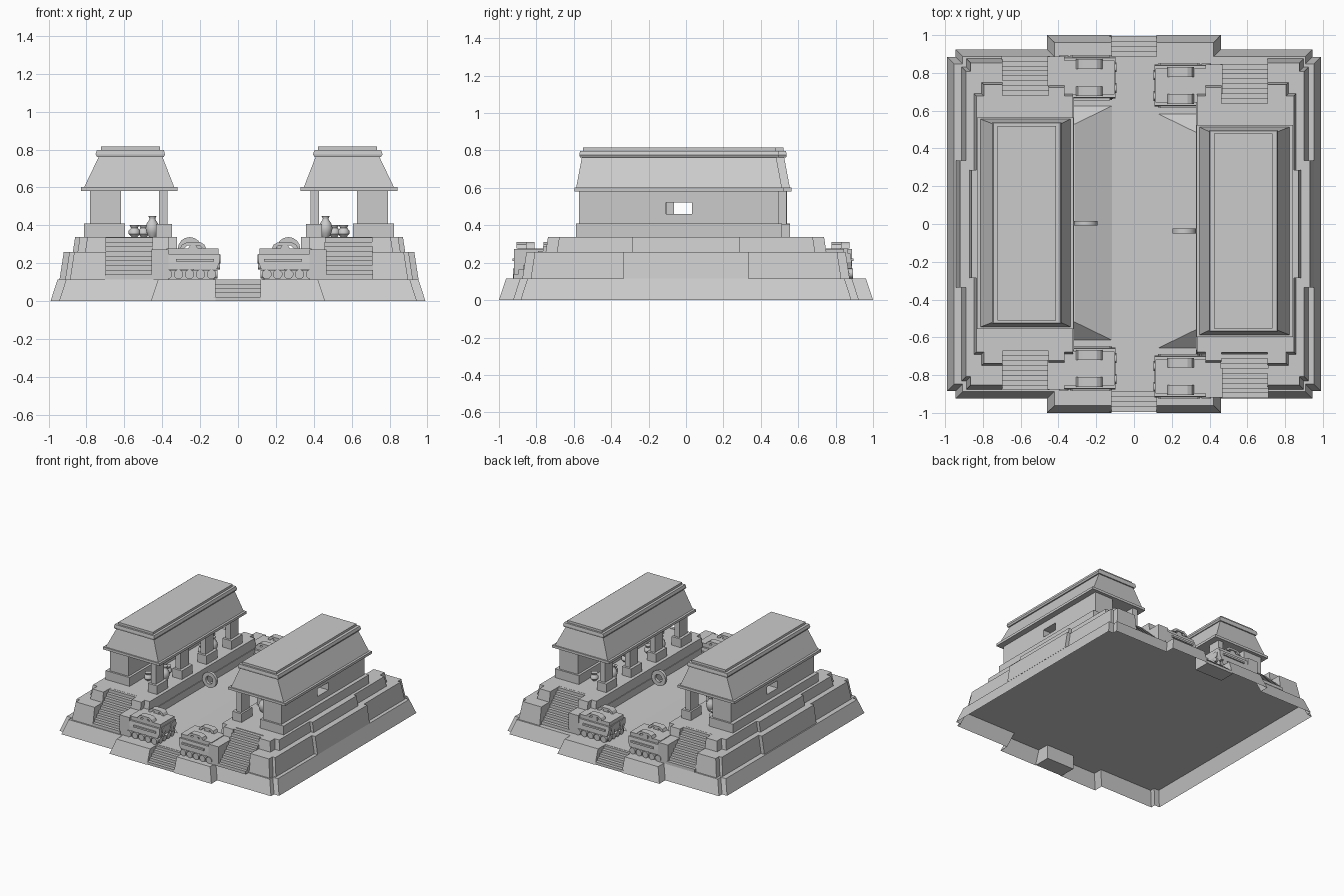
import bpy, bmesh, math
from mathutils import Matrix, Vector

if "Cube" in bpy.data.objects:
    bpy.data.objects.remove(bpy.data.objects["Cube"])


def finish(bm, name, s=1, dx=0, dy=0, smooth=False):
    """Mirror (s=-1) / shift the part, then turn it into an object."""
    for v in bm.verts:
        v.co.x = s * v.co.x + dx
        v.co.y += dy
    bmesh.ops.recalc_face_normals(bm, faces=bm.faces)
    me = bpy.data.meshes.new(name)
    bm.to_mesh(me)
    bm.free()
    ob = bpy.data.objects.new(name, me)
    bpy.context.collection.objects.link(ob)
    if smooth:
        for p in me.polygons:
            p.use_smooth = True
        bpy.context.view_layer.objects.active = ob
        ob.select_set(True)
        bpy.ops.object.shade_smooth_by_angle(angle=math.radians(40))
        ob.select_set(False)
    return ob


def loft(bm, rings, cap0=True, cap1=True):
    vs = [[bm.verts.new(p) for p in r] for r in rings]
    n = len(vs[0])
    for a, b in zip(vs, vs[1:]):
        for i in range(n):
            j = (i + 1) % n
            bm.faces.new((a[i], a[j], b[j], b[i]))
    if cap0:
        bm.faces.new(vs[0][::-1])
    if cap1:
        bm.faces.new(vs[-1])


def rect(x0, x1, y0, y1, z):
    return [(x0, y0, z), (x1, y0, z), (x1, y1, z), (x0, y1, z)]


def box(bm, x0, x1, y0, y1, z0, z1):
    loft(bm, [rect(x0, x1, y0, y1, z0), rect(x0, x1, y0, y1, z1)])


def lathe(bm, x, y, profile, n=14):
    loft(bm, [[(x + r * math.cos(2 * math.pi * i / n), y + r * math.sin(2 * math.pi * i / n), z)
               for i in range(n)] for r, z in profile])


def cyl(bm, c, r, length, axis, n=10):
    rot = Matrix.Rotation(math.pi / 2, 4, 'X' if axis == 'Y' else 'Y')
    bmesh.ops.create_cone(bm, cap_ends=True, segments=n, radius1=r, radius2=r, depth=length,
                          matrix=Matrix.Translation(c) @ rot)


def battered(bm, pts, z0, z1, t, kx, ky):
    """Right-angled plan (counter-clockwise), walls leaning in by t except edges inside kx / ky."""
    n = len(pts)

    def lean(a, b):
        d = Vector(b) - Vector(a)
        if abs(d.x) < abs(d.y):
            return Vector((0, 0)) if abs(a[0]) < kx else Vector((-math.copysign(t, d.y), 0))
        return Vector((0, 0)) if abs(a[1]) < ky else Vector((0, math.copysign(t, d.x)))
    top = []
    for i, p in enumerate(pts):
        top.append(Vector(p) + lean(pts[i - 1], p) + lean(p, pts[(i + 1) % n]))
    loft(bm, [[(x, y, z0) for x, y in pts], [(v.x, v.y, z1) for v in top]], cap0=False)


def stairs(bm, x0, x1, y_out, y_in, z0, z1, n):
    for i in range(n):
        y = y_out + (y_in - y_out) * i / n
        box(bm, x0, x1, min(y, y_in), max(y, y_in), z0 + (z1 - z0) * i / n,
            z0 + (z1 - z0) * (i + 1) / n)


# Open-bottomed court base with a stair notch front and back
q = [(.99, .885), (.945, .885), (.945, .925), (.46, .925), (.46, 1), (.12, 1), (.12, .905)]
plan = [(x, -y) for x, y in q[::-1]] + q + [(-x, y) for x, y in q[::-1]] + [(-x, -y) for x, y in q]
bm = bmesh.new()
battered(bm, plan, 0, .115, .038, .2, .1)
finish(bm, "court_base")
for e in (-1, 1):
    bm = bmesh.new()
    stairs(bm, -.13, .12, e * .995, e * .86, 0, .113, 5)
    finish(bm, "court_stairs")


def tier(x_in, q, ys, dy):
    """Plan of one half terrace: q lists the outer corner, ys the shoulders, stairs notched in."""
    lo, hi = -.655 + dy, .655 + dy
    front = [(x, -y) for x, y in q]
    return (front + [(-.7, -ys[0]), (-.7, lo), (-.455, lo), (-.455, -ys[1]), (-.37, -ys[1]), (-.37, -.69),
            (x_in, -.69), (x_in, .69), (-.37, .69), (-.37, ys[1]), (-.455, ys[1]), (-.455, hi),
            (-.7, hi), (-.7, ys[0])] + q[::-1])


def serpent_altar(cy, s, dx, dy):
    bm = bmesh.new()
    # lower jaw, back of head, tapered upper jaw and snout plate
    box(bm, -.455, -.13, cy - .1, cy + .1, .115, .165)
    box(bm, -.46, -.37, cy - .112, cy + .112, .115, .272)
    loft(bm, [rect(-.40, -.115, cy - .112, cy + .112, .168), rect(-.40, -.10, cy - .11, cy + .11, .205),
              rect(-.40, -.10, cy - .105, cy + .105, .248)])
    box(bm, -.38, -.105, cy - .09, cy + .09, .248, .277)
    box(bm, -.33, -.13, cy - .12, cy + .12, .208, .222)
    finish(bm, "serpent_head", s, dx, dy)
    bm = bmesh.new()
    # rounded teeth along the sides and the mouth
    for i in range(5):
        for e in (-1, 1):
            cyl(bm, (-.375 + i * .058, cy + e * .1, .142), .026, .035, 'Y')
    for i in range(4):
        cyl(bm, (-.125, cy - .075 + i * .05, .142), .024, .03, 'X')
    for e in (-1, 1):
        cyl(bm, (-.115, cy + e * .055, .222), .026, .04, 'X')
        cyl(bm, (-.115, cy + e * .055, .185), .018, .035, 'X')
    finish(bm, "serpent_teeth", s, dx, dy, True)
    bm = bmesh.new()
    # arched brows
    arch = [(-.31, .277), (-.30, .297), (-.275, .31), (-.20, .31), (-.18, .297), (-.17, .277),
            (-.19, .277), (-.205, .294), (-.27, .294), (-.288, .277)]
    for e in (-1, 1):
        y = cy + e * .072
        loft(bm, [[(x, y - .026, z) for x, z in arch], [(x, y + .026, z) for x, z in arch]])
        cyl(bm, (-.24, y, .272), .026, .04, 'Y')
    finish(bm, "serpent_brows", s, dx, dy)


for s, dx, dy in ((1, .003, .005), (-1, .008, -.037)):
    # Two stepped terraces
    bm = bmesh.new()
    battered(bm, tier(-.32, [(-.945, .335), (-.915, .335), (-.915, .83), (-.89, .83), (-.89, .875)],
                      (.875, .735), dy), .115, .258, .022, .72, .67)
    finish(bm, "lower_terrace", s, dx)
    bm = bmesh.new()
    battered(bm, tier(-.325, [(-.875, .285), (-.85, .285), (-.85, .69), (-.81, .69), (-.81, .75)],
                      (.75, .735), dy), .258, .338, .012, .72, .67)
    finish(bm, "upper_terrace", s, dx)

    # Terrace stairs and serpent altars at both ends
    for e in (-1, 1):
        bm = bmesh.new()
        stairs(bm, -.705, -.45, e * .885, e * .65, .115, .337, 9)
        finish(bm, "terrace_stairs", s, dx, dy)
        serpent_altar(e * .77, s, dx, dy)

    # Sloping court bench
    bm = bmesh.new()
    loft(bm, [rect(-.33, -.12, -.62, .62, .115), rect(-.33, -.315, -.525, .525, .2)])
    finish(bm, "court_bench", s, dx, dy)

    # Vertical stone ring on the court wall
    bm = bmesh.new()
    n = 16
    rings = [[(-.258 + r * math.cos(a * 2 * math.pi / n), y, .275 + r * math.sin(a * 2 * math.pi / n))
              for a in range(n)] for r, y in
             ((.063, -.012), (.063, .012), (.032, .012), (.032, -.012), (.063, -.012))]
    loft(bm, rings, False, False)
    bmesh.ops.remove_doubles(bm, verts=bm.verts, dist=1e-5)
    finish(bm, "stone_ring", s, dx, dy, True)

    # Rear temple wall with window, on a plinth
    bm = bmesh.new()
    box(bm, -.815, -.60, -.55, .55, .338, .41)
    finish(bm, "wall_plinth", s, dx, dy)
    bm = bmesh.new()
    box(bm, -.785, -.62, -.535, -.07, .41, .585)
    box(bm, -.785, -.62, .07, .535, .41, .585)
    box(bm, -.785, -.62, -.07, .07, .41, .46)
    box(bm, -.785, -.62, -.07, .07, .522, .585)
    finish(bm, "rear_wall", s, dx, dy)

    # Row of pillars on the court side
    bm = bmesh.new()
    for y in (-.48, -.16, .16, .48):
        box(bm, -.435, -.352, y - .07, y + .07, .338, .408)
        box(bm, -.42, -.375, y - .052, y + .052, .408, .585)
    finish(bm, "pillars", s, dx, dy)

    # Pottery between the pillars
    bm = bmesh.new()
    for y in (-.3, .32):
        lathe(bm, -.455, y, [(.018, .338), (.03, .36), (.036, .385), (.03, .41), (.017, .428),
                             (.015, .436), (.022, .45)])
    for x, y in ((-.55, -.38), (-.5, -.2), (-.55, .02), (-.5, .24), (-.55, .42)):
        lathe(bm, x, y, [(.015, .338), (.03, .355), (.03, .372), (.018, .386), (.026, .402)])
    finish(bm, "pottery", s, dx, dy, True)

    # Roof: eave slab, battered vault, cornice and cap
    bm = bmesh.new()
    box(bm, -.833, -.322, -.56, .56, .582, .602)
    loft(bm, [rect(-.815, -.34, -.55, .55, .602), rect(-.738, -.402, -.52, .52, .762)])
    loft(bm, [rect(-.748, -.395, -.53, .53, .762), rect(-.755, -.388, -.533, .533, .775),
              rect(-.748, -.395, -.53, .53, .797)])
    box(bm, -.725, -.415, -.515, .515, .797, .815)
    finish(bm, "temple_roof", s, dx, dy)
